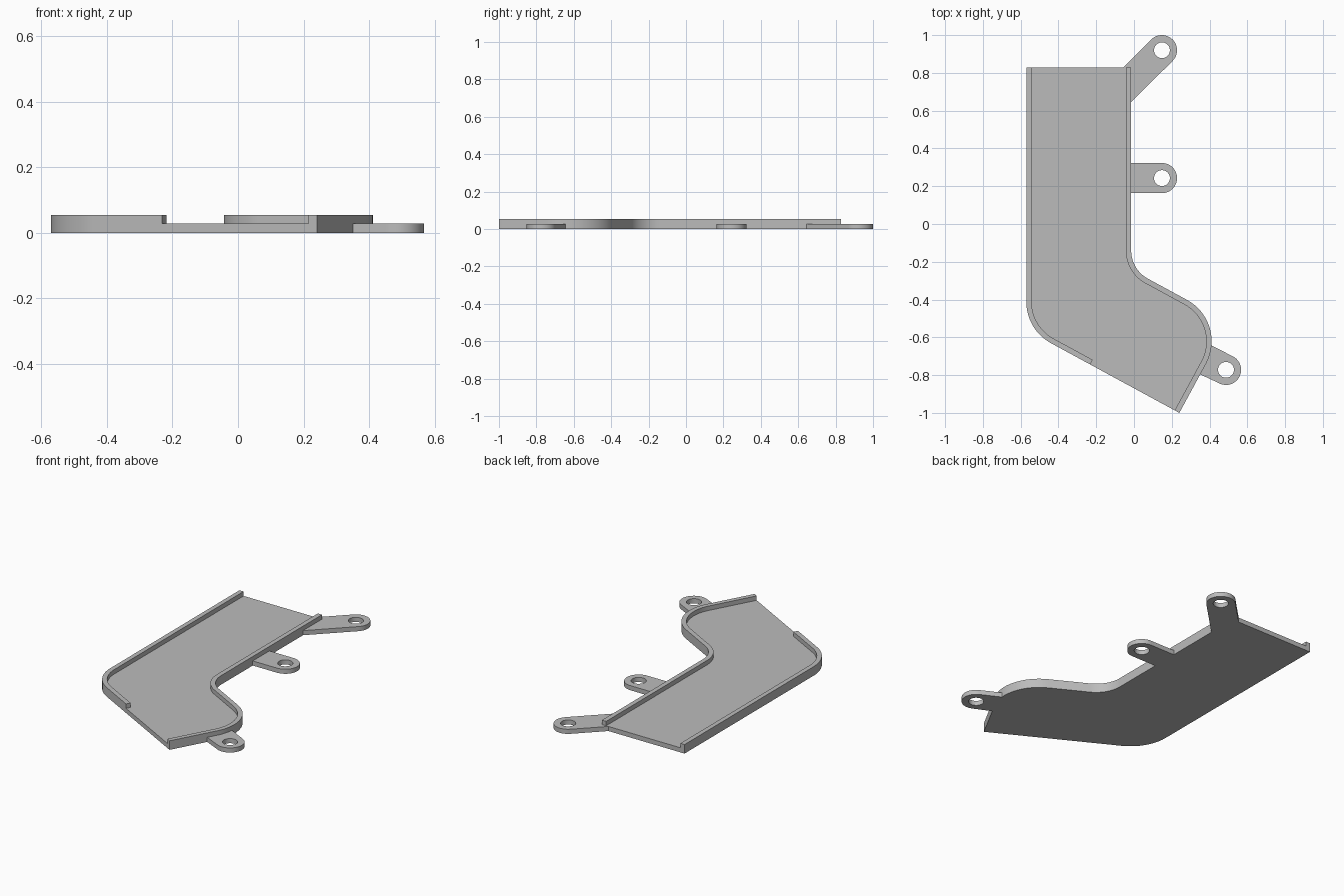
import bpy, bmesh, math
from mathutils import Vector as V

cube = bpy.data.objects.get("Cube")
if cube:
    bpy.data.objects.remove(cube)

FLOOR, TOP, WALL = 0.028, 0.055, 0.028
TAB_R, HOLE_R = 0.08, 0.042

grey = bpy.data.materials.new("plain grey")
grey.use_nodes = True
grey.diffuse_color = (0.5, 0.5, 0.5, 1)
grey.node_tree.nodes["Principled BSDF"].inputs["Base Color"].default_value = grey.diffuse_color


def arc(c, r, a0, a1, n):
    return [c + r * V((math.cos(a), math.sin(a)))
            for a in (a0 + (a1 - a0) * i / n for i in range(n + 1))]


def fillet(prev, corner, nxt, r, n=20):
    """Points of a rounded corner between two straight edges."""
    u, w = (prev - corner).normalized(), (nxt - corner).normalized()
    half = u.angle(w) / 2
    c = corner + (u + w).normalized() * r / math.sin(half)
    t = r / math.tan(half)
    p, q = corner + u * t - c, corner + w * t - c
    a0, a1 = math.atan2(p.y, p.x), math.atan2(q.y, q.x)
    sweep = (a1 - a0 + math.pi) % (2 * math.pi) - math.pi
    return arc(c, r, a0, a0 + sweep, n)


def plate(name, loops, z0, z1):
    """Extrude one outline, plus optional holes, from z0 to z1."""
    bm = bmesh.new()
    edges = []
    for loop in loops:
        vs = [bm.verts.new((p.x, p.y, z0)) for p in loop]
        edges += [bm.edges.new((vs[i - 1], vs[i])) for i in range(len(vs))]
    bmesh.ops.triangle_fill(bm, use_beauty=True, edges=edges)
    ext = bmesh.ops.extrude_face_region(bm, geom=bm.faces[:], use_keep_orig=True)
    top = [g for g in ext["geom"] if isinstance(g, bmesh.types.BMVert)]
    bmesh.ops.translate(bm, verts=top, vec=(0, 0, z1 - z0))
    bmesh.ops.recalc_face_normals(bm, faces=bm.faces[:])
    me = bpy.data.meshes.new(name)
    bm.to_mesh(me)
    bm.free()
    me.materials.append(grey)
    ob = bpy.data.objects.new(name, me)
    bpy.context.collection.objects.link(ob)
    bpy.ops.object.select_all(action='DESELECT')
    ob.select_set(True)
    bpy.context.view_layer.objects.active = ob
    bpy.ops.object.shade_smooth_by_angle(angle=math.radians(30))


# Key corners of the bent channel
tilt = math.radians(28.5)
along = V((math.cos(tilt), -math.sin(tilt)))
across = V((math.sin(tilt), math.cos(tilt)))
left, right, back = -0.57, -0.015, 0.828
tip = V((0.24, -1.0))
back_left, back_right = V((left, back)), V((right, back))
bend_left = tip - along * (tip.x - left) / along.x
shoulder = tip + across * 0.545
bend_right = shoulder - along * (shoulder.x - right) / along.x

# Floor
left_bend = fillet(back_left, bend_left, tip, 0.25)
right_side = ([tip] + fillet(tip, shoulder, bend_right, 0.25)
              + fillet(shoulder, bend_right, back_right, 0.17) + [back_right])
plate("floor", [[back_left] + left_bend + right_side], 0, FLOOR)


def wall(name, path):
    """Low rim of constant thickness on the left-hand side of a path."""
    inner = []
    for i, p in enumerate(path):
        a = (p - path[i - 1]).normalized() if i else None
        b = (path[i + 1] - p).normalized() if i < len(path) - 1 else None
        t = ((a or b) + (b or a)).normalized()
        inner.append(p + V((-t.y, t.x)) * WALL)
    plate(name, [path + inner[::-1]], FLOOR, TOP)


wall_end = tip - along * (tip.x + 0.232) / along.x
wall("left_wall", [back_left] + left_bend + [wall_end])
wall("right_wall", right_side)


# Screw tabs: rounded end, hole and a root that meets the channel edge
def tab(name, centre, angle, root):
    a = math.radians(angle)
    end = arc(centre, TAB_R, a - math.pi / 2, a + math.pi / 2, 24)
    hole = arc(centre, HOLE_R, 0, 2 * math.pi, 32)[:-1]
    plate(name, [end + root, hole], 0, FLOOR)


tab("back_tab", V((0.148, 0.92)), 45,
    [V((-0.058, back)), back_right, V((right, 0.645))])
tab("middle_tab", V((0.148, 0.243)), 0,
    [V((right, 0.243 + TAB_R)), V((right, 0.243 - TAB_R))])
tab("front_tab", V((0.487, -0.772)), -28.5,
    [V((0.404, -0.64)), V((0.384, -0.725)), V((0.348, -0.795))])
